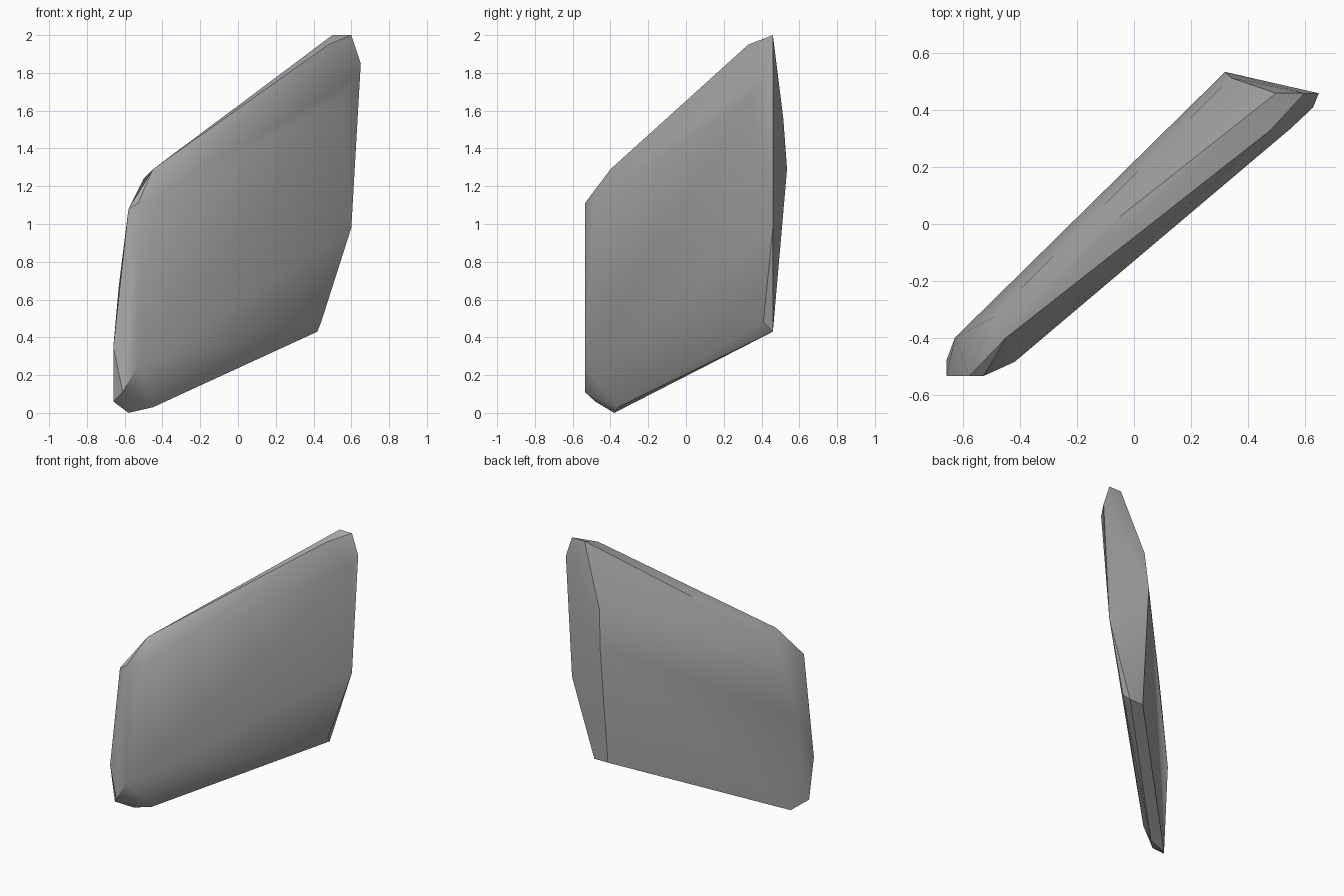
import bpy
import bmesh
import math

cube = bpy.data.objects.get("Cube")
if cube:
    bpy.data.objects.remove(cube, do_unlink=True)

# Stone colour
stone = bpy.data.materials.new("grey_stone")
stone.use_nodes = True
grey = (0.42, 0.42, 0.42, 1.0)
stone.diffuse_color = grey
stone.node_tree.nodes["Principled BSDF"].inputs["Base Color"].default_value = grey

# Corners of the leaning slab, grouped by side
top_edge = [(0.60, 0.46, 2.0), (0.50, 0.46, 2.0), (0.48, 0.33, 1.95),
            (-0.45, -0.40, 1.29), (-0.50, -0.33, 1.24)]
near_end = [(-0.53, -0.535, 1.11), (-0.58, -0.535, 1.08),
            (-0.66, -0.535, 0.35), (-0.61, -0.535, 0.11),
            (-0.53, -0.535, 0.25), (-0.63, -0.40, 0.68)]
far_end = [(0.65, 0.46, 1.85), (0.60, 0.46, 0.98), (0.34, 0.515, 1.56),
           (0.32, 0.535, 1.29)]
front_bulge = [(-0.42, -0.485, 1.14), (0.55, 0.335, 1.67), (0.63, 0.41, 1.78)]
bottom_edge = [(0.44, 0.41, 0.48), (0.42, 0.46, 0.43), (0.31, 0.46, 0.43),
               (-0.45, -0.36, 0.03), (-0.58, -0.38, 0.0), (-0.66, -0.48, 0.06)]

# Wrap the corners in a faceted hull
bm = bmesh.new()
for corner in top_edge + near_end + far_end + front_bulge + bottom_edge:
    bm.verts.new(corner)
hull = bmesh.ops.convex_hull(bm, input=bm.verts)
loose = [v for v in bm.verts if not v.link_faces]
bmesh.ops.delete(bm, geom=loose, context="VERTS")
bmesh.ops.recalc_face_normals(bm, faces=bm.faces)
mesh = bpy.data.meshes.new("rock_slab")
bm.to_mesh(mesh)
bm.free()
mesh.materials.append(stone)
slab = bpy.data.objects.new("rock_slab", mesh)
bpy.context.collection.objects.link(slab)

# Soft broad faces with crisp broken edges
bpy.ops.object.select_all(action="DESELECT")
slab.select_set(True)
bpy.context.view_layer.objects.active = slab
bpy.ops.object.shade_smooth_by_angle(angle=math.radians(35))
